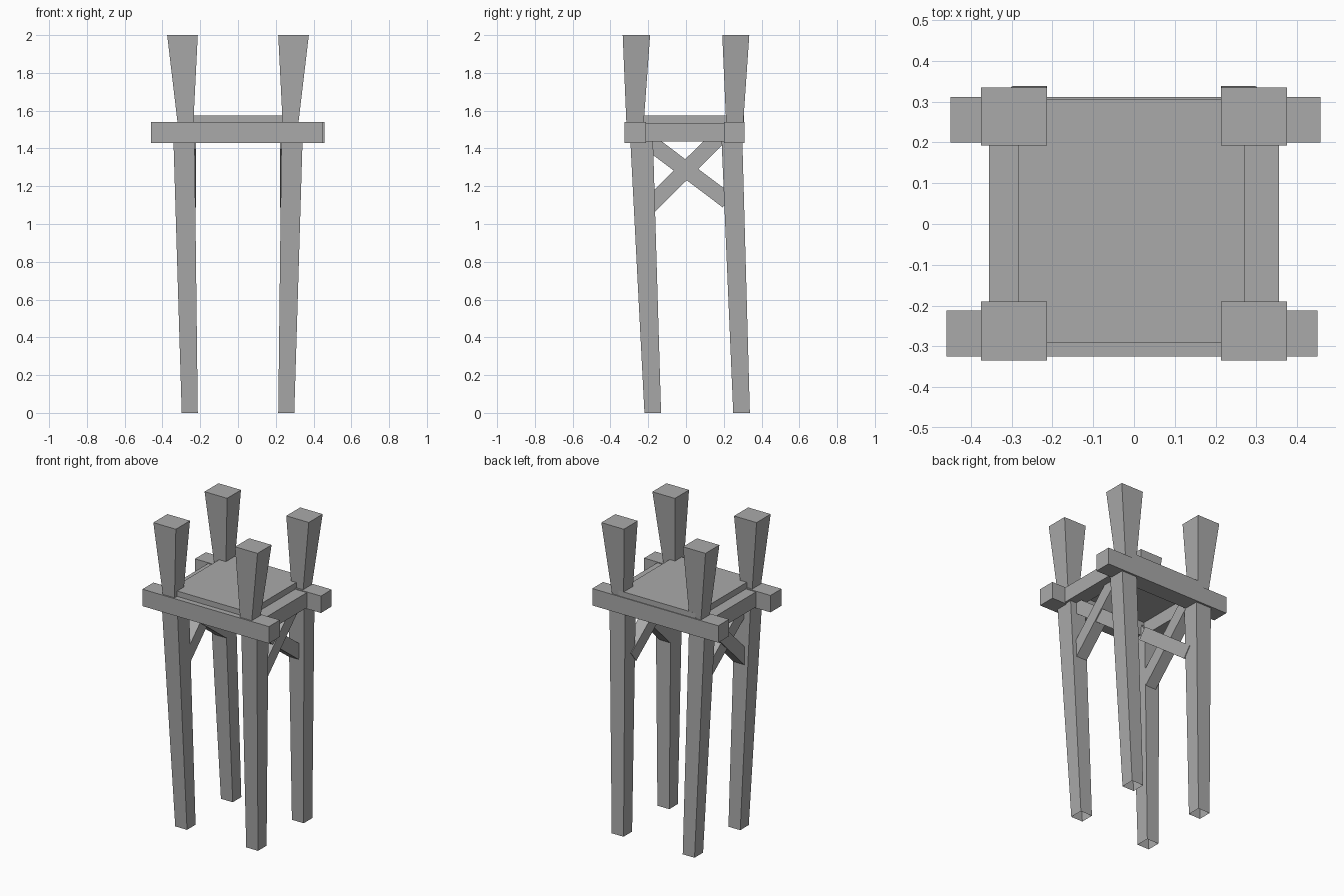
import bpy, bmesh
from mathutils import Vector

cube = bpy.data.objects.get("Cube")
if cube:
    bpy.data.objects.remove(cube, do_unlink=True)

# One plain grey for the whole frame
grey = bpy.data.materials.new("plain_grey")
grey.use_nodes = True
colour = (0.4, 0.4, 0.4, 1)
grey.diffuse_color = colour
grey.node_tree.nodes["Principled BSDF"].inputs["Base Color"].default_value = colour


def loft(name, rings, cap_start=True):
    """Join four-cornered rings into a solid with flat faces."""
    bm = bmesh.new()
    loops = [[bm.verts.new(p) for p in ring] for ring in rings]
    for low, high in zip(loops, loops[1:]):
        for i in range(4):
            j = (i + 1) % 4
            bm.faces.new((low[i], low[j], high[j], high[i]))
    bm.faces.new(loops[-1])
    if cap_start:
        bm.faces.new(loops[0][::-1])
    bmesh.ops.recalc_face_normals(bm, faces=bm.faces)
    mesh = bpy.data.meshes.new(name)
    bm.to_mesh(mesh)
    bm.free()
    mesh.materials.append(grey)
    obj = bpy.data.objects.new(name, mesh)
    bpy.context.collection.objects.link(obj)
    return obj


def rect(x0, x1, y0, y1, z):
    return [(x0, y0, z), (x1, y0, z), (x1, y1, z), (x0, y1, z)]


def box(name, x, y, z):
    return loft(name, [rect(*x, *y, z[0]), rect(*x, *y, z[1])])


def brace(name, x, start, end, width):
    """Slanting board lying in the side plane between two (y, z) points."""
    a, b = Vector(start), Vector(end)
    side = (b - a).orthogonal().normalized() * width / 2
    rings = []
    for p in (a, b):
        q, r = p - side, p + side
        rings.append([(x[0], *q), (x[1], *q), (x[1], *r), (x[0], *r)])
    return loft(name, rings)


# Legs: inner x, outer x, front y, back y, height per ring; narrow neck, flared top
front_rings = [(.213, .298, -.22, -.132, 0), (.23, .342, -.295, -.175, 1.45),
               (.237, .318, -.315, -.225, 1.52), (.213, .375, -.335, -.19, 2)]
back_rings = [(.213, .298, .25, .338, 0), (.23, .342, .188, .298, 1.45),
              (.237, .318, .213, .302, 1.52), (.213, .375, .192, .335, 2)]
for end, rings in (("front", front_rings), ("back", back_rings)):
    for side, s in (("left", 1), ("right", -1)):
        loft(f"{end}_{side}_leg",
             [rect(*sorted((s * a, s * b)), c, d, z) for a, b, c, d, z in rings],
             cap_start=False)

# Long cross beams, slightly staggered
box("front_beam", (-.46, .45), (-.325, -.212), (1.43, 1.54))
box("back_beam", (-.45, .457), (.2, .311), (1.43, 1.54))

# Side rails and crossed braces
for side, s in (("left", 1), ("right", -1)):
    def span(a, b):
        return sorted((s * a, s * b))
    box(f"{side}_rail", span(.255, .355), (-.215, .205), (1.437, 1.535))
    brace(f"{side}_rising_brace", span(.228, .305), (-.2, 1.09), (.17, 1.455), .085)
    brace(f"{side}_falling_brace", span(.222, .298), (-.19, 1.43), (.22, 1.122), .085)

# Platform
box("platform", (-.283, .272), (-.29, .306), (1.525, 1.575))
